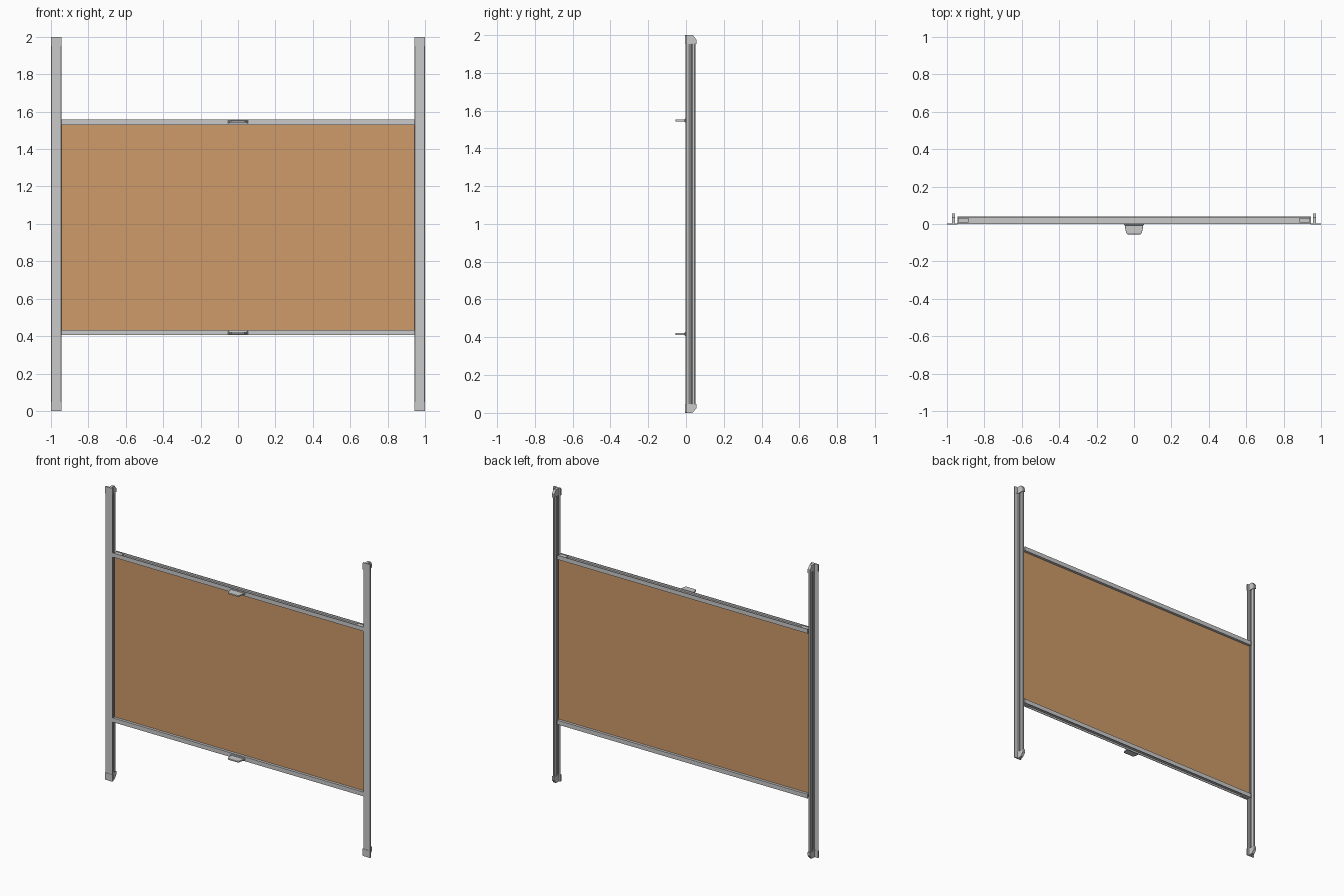
import bpy, bmesh
from mathutils import Vector

if "Cube" in bpy.data.objects:
    bpy.data.objects.remove(bpy.data.objects["Cube"])


def material(name, rgb):
    m = bpy.data.materials.new(name)
    m.diffuse_color = (*rgb, 1)
    m.use_nodes = True
    m.node_tree.nodes["Principled BSDF"].inputs["Base Color"].default_value = m.diffuse_color
    return m


GREY = material("light grey metal", (0.59, 0.59, 0.59))
DARK = material("dark grey groove", (0.22, 0.22, 0.22))
CLOTH = material("tan fabric", (0.61, 0.325, 0.14))


def prism(name, pts, axis, a, b, mat, bevel=0.0):
    """Extrude a 2D profile along an axis: x uses (y,z), y uses (x,z), z uses (x,y)."""
    def place(p, t):
        return {"x": (t, *p), "y": (p[0], t, p[1]), "z": (*p, t)}[axis]
    bm = bmesh.new()
    face = bm.faces.new([bm.verts.new(place(p, a)) for p in pts])
    ext = bmesh.ops.extrude_face_region(bm, geom=[face])
    shift = Vector(place((0, 0), b - a))
    bmesh.ops.translate(bm, vec=shift, verts=[v for v in ext["geom"] if isinstance(v, bmesh.types.BMVert)])
    bmesh.ops.recalc_face_normals(bm, faces=bm.faces[:])
    me = bpy.data.meshes.new(name)
    bm.to_mesh(me)
    bm.free()
    me.materials.append(mat)
    ob = bpy.data.objects.new(name, me)
    bpy.context.collection.objects.link(ob)
    if bevel:
        mod = ob.modifiers.new("bevel", "BEVEL")
        mod.width = bevel
        mod.segments = 2
    return ob


def box(name, x0, x1, y0, y1, z0, z1, mat, bevel=0.0):
    return prism(name, [(x0, y0), (x1, y0), (x1, y1), (x0, y1)], "z", z0, z1, mat, bevel)


# Side rails: front flange, dark web and rounded rear rib
for s, side in ((-1, "left"), (1, "right")):
    def X(pts):
        return [(s * x, y) for x, y in pts]
    prism(side + "_rail_flange", X([(0.945, 0), (0.947, -0.002), (0.998, -0.002), (1, 0),
                                    (1, 0.003), (0.945, 0.003)]), "z", 0.02, 1.98, GREY)
    prism(side + "_rail_foot", X([(0.957, 0.003), (0.973, 0.003), (0.971, 0.012), (0.959, 0.012)]),
          "z", 0.03, 1.97, GREY)
    prism(side + "_rail_web", X([(0.962, 0.01), (0.968, 0.01), (0.968, 0.034), (0.962, 0.034)]),
          "z", 0.03, 1.97, DARK)
    prism(side + "_rail_rib", X([(0.961, 0.03), (0.969, 0.03), (0.972, 0.034), (0.972, 0.046),
                                 (0.969, 0.05), (0.961, 0.05), (0.958, 0.046), (0.958, 0.034)]),
          "z", 0.03, 1.97, GREY)

    # End caps, mirrored at the top and bottom of each rail
    for end in ("top", "bottom"):
        def Z(pts):
            return [(p, z if end == "top" else 2 - z) for p, z in pts]
        prism(side + "_" + end + "_cap_plate",
              Z([(s * 0.9435, 1.952), (s * 1.0, 1.952), (s * 1.0, 1.998), (s * 0.998, 2.0),
                 (s * 0.9455, 2.0), (s * 0.9435, 1.998)]), "y", -0.004, 0.004, GREY)
        xs = sorted((s * 0.956, s * 0.974))
        prism(side + "_" + end + "_cap_clip",
              Z([(0, 1.952), (0.055, 1.952), (0.055, 1.975), (0.035, 2.0), (0, 2.0)]),
              "x", xs[0], xs[1], GREY)

# Horizontal bars: channels open away from the fabric, with end blocks and pull handles
for name, zin, d in (("top", 1.53, 1), ("bottom", 0.434, -1)):
    w = 0.945

    def h(t):
        return zin + d * t
    prism(name + "_bar", [(0, h(0)), (0.04, h(0)), (0.04, h(0.029)), (0.036, h(0.029)),
                          (0.036, h(0.017)), (0.004, h(0.017)), (0.004, h(0.029)), (0, h(0.029))],
          "x", -w, w, GREY)
    for s, side in ((-1, "left"), (1, "right")):
        x0, x1 = sorted((s * 0.885, s * 0.942))
        z0, z1 = sorted((h(0.015), h(0.026)))
        box(name + "_" + side + "_end_block", x0, x1, 0.008, 0.032, z0, z1, GREY)

    # Handle: tapered tongue on a rounded base
    zc = h(0.017)
    prism(name + "_handle", [(-0.05, 0.0), (-0.046, -0.03), (-0.042, -0.048), (-0.036, -0.055),
                             (0.036, -0.055), (0.042, -0.048), (0.046, -0.03), (0.05, 0.0)],
          "z", zc - 0.005, zc + 0.005, GREY, 0.002)
    box(name + "_handle_base", -0.053, 0.053, -0.007, 0.001, zc - 0.01, zc + 0.01, GREY, 0.003)

# Fabric panel stretched between the bars
box("fabric_panel", -0.945, 0.945, 0.018, 0.022, 0.43, 1.534, CLOTH)
